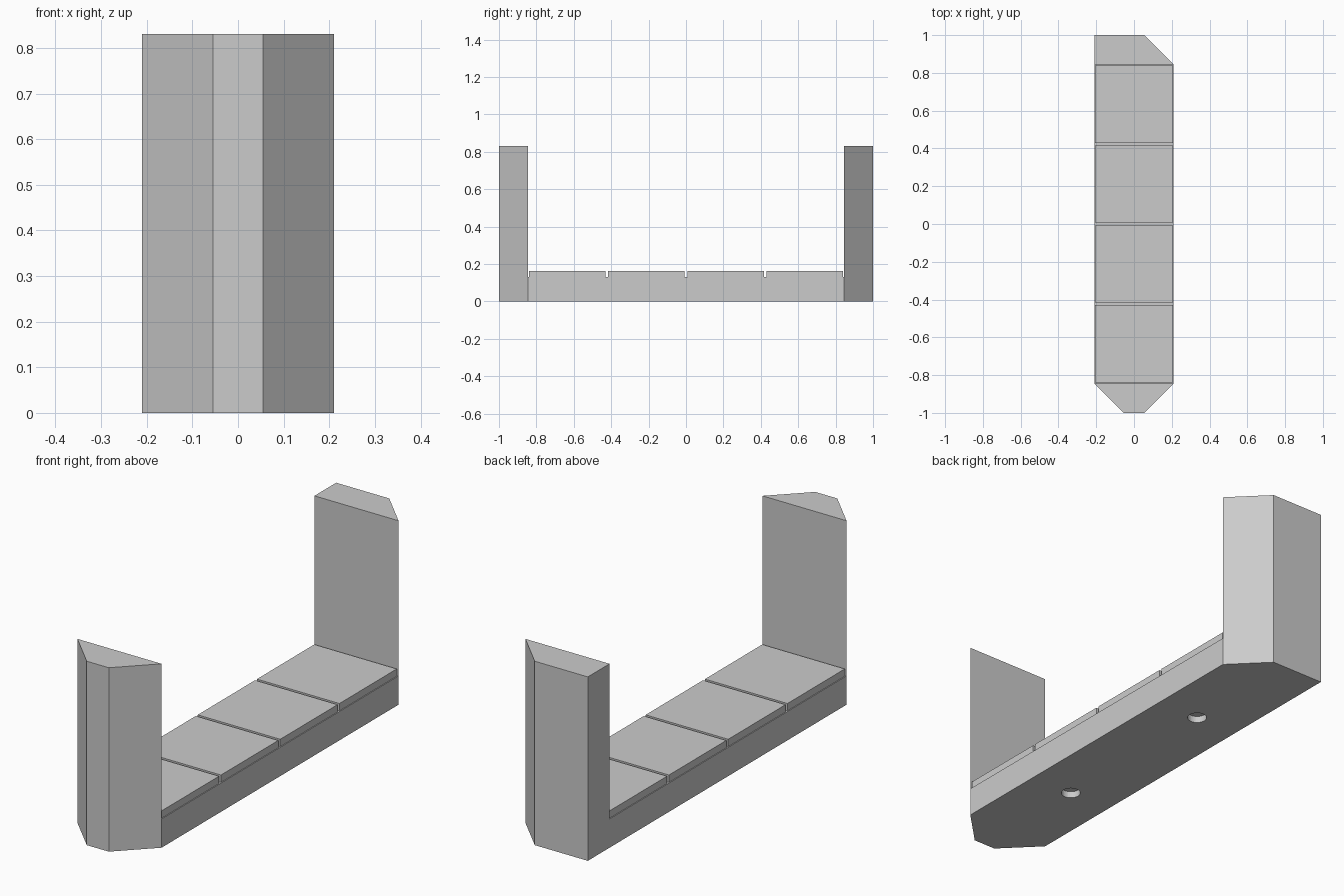
import bpy
import bmesh

cube = bpy.data.objects.get("Cube")
if cube:
    bpy.data.objects.remove(cube, do_unlink=True)

HALF_W, INNER, FLAT = 0.21, 0.845, 0.055
DECK_Z, POST_Z = 0.13, 0.83
PAD_PITCH, PAD_SIZE, PAD_TOP = INNER / 2, 0.409, 0.163
RECESS = 0.03

grey = bpy.data.materials.new("plain_grey")
grey.use_nodes = True
grey.diffuse_color = (0.6, 0.6, 0.6, 1)
grey.node_tree.nodes["Principled BSDF"].inputs["Base Color"].default_value = grey.diffuse_color


def finish(name, bm):
    bmesh.ops.recalc_face_normals(bm, faces=bm.faces)
    mesh = bpy.data.meshes.new(name)
    bm.to_mesh(mesh)
    bm.free()
    mesh.materials.append(grey)
    obj = bpy.data.objects.new(name, mesh)
    bpy.context.collection.objects.link(obj)
    return obj


def raise_faces(bm, faces, height):
    """Extrude faces straight up and return the new top faces."""
    new = bmesh.ops.extrude_face_region(bm, geom=faces)["geom"]
    for v in new:
        if isinstance(v, bmesh.types.BMVert):
            v.co.z += height
    return [f for f in new if isinstance(f, bmesh.types.BMFace)]


def rectangle(bm, hx, hy, z, cy=0):
    corners = ((-hx, -hy), (hx, -hy), (hx, hy), (-hx, hy))
    return bm.faces.new([bm.verts.new((x, cy + y, z)) for x, y in corners])


# Body: deck with a chamfered post at each end (back post chamfered on its left only)
bm = bmesh.new()
plan = [(-HALF_W, -INNER), (-FLAT, -1), (FLAT, -1), (HALF_W, -INNER),
        (HALF_W, INNER), (FLAT, 1), (-HALF_W, 1), (-HALF_W, INNER)]
v = [bm.verts.new((x, y, 0)) for x, y in plan]
for ids in ((0, 1, 2, 3), (0, 3, 4, 7), (7, 4, 5, 6)):
    bm.faces.new([v[i] for i in ids])
tops = raise_faces(bm, bm.faces[:], DECK_Z)
for f in tops:
    if abs(f.calc_center_median().y) > 0.5:
        raise_faces(bm, [f], POST_Z - DECK_Z)
bmesh.ops.dissolve_limit(bm, angle_limit=0.01, verts=bm.verts, edges=bm.edges)
body = finish("body", bm)

# Underside cutters: rectangular groove and two round sockets
bm = bmesh.new()
frame = rectangle(bm, 0.163, 0.8, -RECESS)
bmesh.ops.inset_region(bm, faces=[frame], thickness=0.022)
bmesh.ops.delete(bm, geom=[frame], context='FACES')
raise_faces(bm, bm.faces[:], 2 * RECESS)
cutters = [finish("groove_cutter", bm)]

bm = bmesh.new()
for side in (-1, 1):
    ring = bmesh.ops.create_cone(bm, cap_ends=True, segments=32, radius1=0.041,
                                 radius2=0.041, depth=2 * RECESS)["verts"]
    bmesh.ops.translate(bm, verts=ring, vec=(0, side * PAD_PITCH, 0))
cutters.append(finish("socket_cutter", bm))

bpy.context.view_layer.objects.active = body
for cutter in cutters:
    cutter.hide_render = True
    mod = body.modifiers.new(cutter.name, 'BOOLEAN')
    mod.operation = 'DIFFERENCE'
    mod.solver = 'EXACT'
    mod.object = cutter
    bpy.ops.object.modifier_apply(modifier=mod.name)
    bpy.data.objects.remove(cutter, do_unlink=True)

# Four square deck pads separated by narrow slots
for i in range(4):
    bm = bmesh.new()
    pad = rectangle(bm, 0.206, PAD_SIZE / 2, DECK_Z, (i - 1.5) * PAD_PITCH)
    raise_faces(bm, [pad], PAD_TOP - DECK_Z)
    finish(f"deck_pad_{i + 1}", bm)
